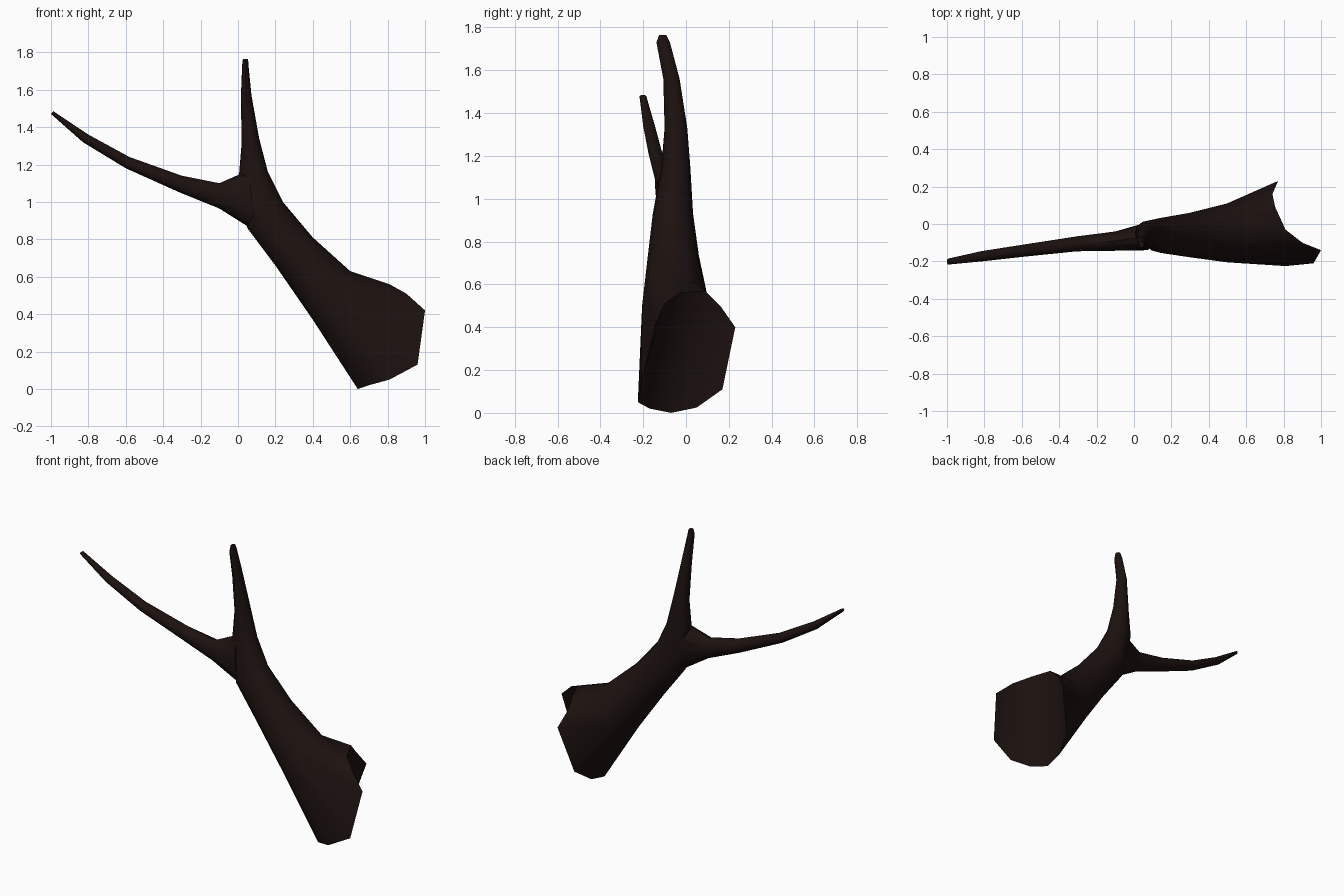
import bpy, bmesh, math
from mathutils import Vector

if "Cube" in bpy.data.objects:
    bpy.data.objects.remove(bpy.data.objects["Cube"])

SIDES = 12
mat = bpy.data.materials.new("dark_bark")
mat.diffuse_color = (0.012, 0.006, 0.005, 1)
mat.use_nodes = True
mat.node_tree.nodes["Principled BSDF"].inputs["Base Color"].default_value = mat.diffuse_color


def oval(ax, az, bx, bz, y0, y1):
    """Oval ring spanning lower edge A to upper edge B (x, z) and y0 to y1."""
    pts = []
    for i in range(SIDES):
        t = 2 * math.pi * i / SIDES
        c, s = math.cos(t), math.sin(t)
        pts.append(Vector(((ax + bx) / 2 + (bx - ax) / 2 * c,
                           (y0 + y1) / 2 + (y1 - y0) / 2 * s,
                           (az + bz) / 2 + (bz - az) / 2 * c)))
    return pts


def loft(name, rings, strip_start):
    bm = bmesh.new()
    loops = [[bm.verts.new(p) for p in r] for r in rings]
    for a, b in zip(loops, loops[1:]):
        for i in range(SIDES):
            j = (i + 1) % SIDES
            bm.faces.new((a[i], a[j], b[j], b[i]))
    bm.faces.new(loops[-1])
    # start cap as strips running from the upper edge to the lower edge
    if strip_start:
        a = loops[0]
        for k in range(5):
            bm.faces.new((a[3 - k], a[2 - k], a[5 + k], a[4 + k]))
    else:
        bm.faces.new(loops[0])
    bmesh.ops.recalc_face_normals(bm, faces=bm.faces)
    me = bpy.data.meshes.new(name)
    bm.to_mesh(me)
    bm.free()
    me.materials.append(mat)
    ob = bpy.data.objects.new(name, me)
    bpy.context.collection.objects.link(ob)
    return ob


# Flared, saddle-shaped root of the trunk
root = [(.81, -.03, .56), (.755, .09, .57), (.74, .16, .5), (.77, .23, .4),
        (.69, .17, .11), (.65, .05, .025), (.64, -.07, 0), (.7, -.17, .02),
        (.81, -.225, .05), (.96, -.21, .13), (1, -.14, .42), (.9, -.1, .51)]

# Trunk running up into the upright tine
trunk_ovals = [(.4, .37, .6, .63, -.205, .11), (.2, .66, .4, .81, -.178, .06),
               (.05, .86, .24, 1, -.155, .033), (.005, 1.14, .16, 1.16, -.115, .02),
               (.02, 1.32, .113, 1.34, -.1, .006), (.015, 1.55, .072, 1.57, -.106, -.03),
               (.022, 1.73, .056, 1.73, -.138, -.075), (.026, 1.765, .054, 1.765, -.125, -.092)]
trunk = loft("branch_trunk", [root] + [oval(*o) for o in trunk_ovals], True)

# Long side tine
side_ovals = [(.09, .845, .06, 1.17, -.14, .01), (-.1, .965, -.1, 1.1, -.143, -.04),
              (-.31, 1.05, -.3, 1.14, -.146, -.066), (-.6, 1.18, -.58, 1.24, -.175, -.11),
              (-.83, 1.32, -.8, 1.36, -.2, -.145), (-1, 1.47, -.988, 1.485, -.217, -.185)]
side = loft("side_tine", [oval(*o) for o in side_ovals], False)

# Merge the tine into the trunk
mod = trunk.modifiers.new("join", 'BOOLEAN')
mod.operation = 'UNION'
mod.solver = 'EXACT'
mod.object = side
bpy.context.view_layer.objects.active = trunk
trunk.select_set(True)
bpy.ops.object.modifier_apply(modifier="join")
bpy.data.objects.remove(side)
bpy.ops.object.shade_smooth_by_angle(angle=math.radians(35))
